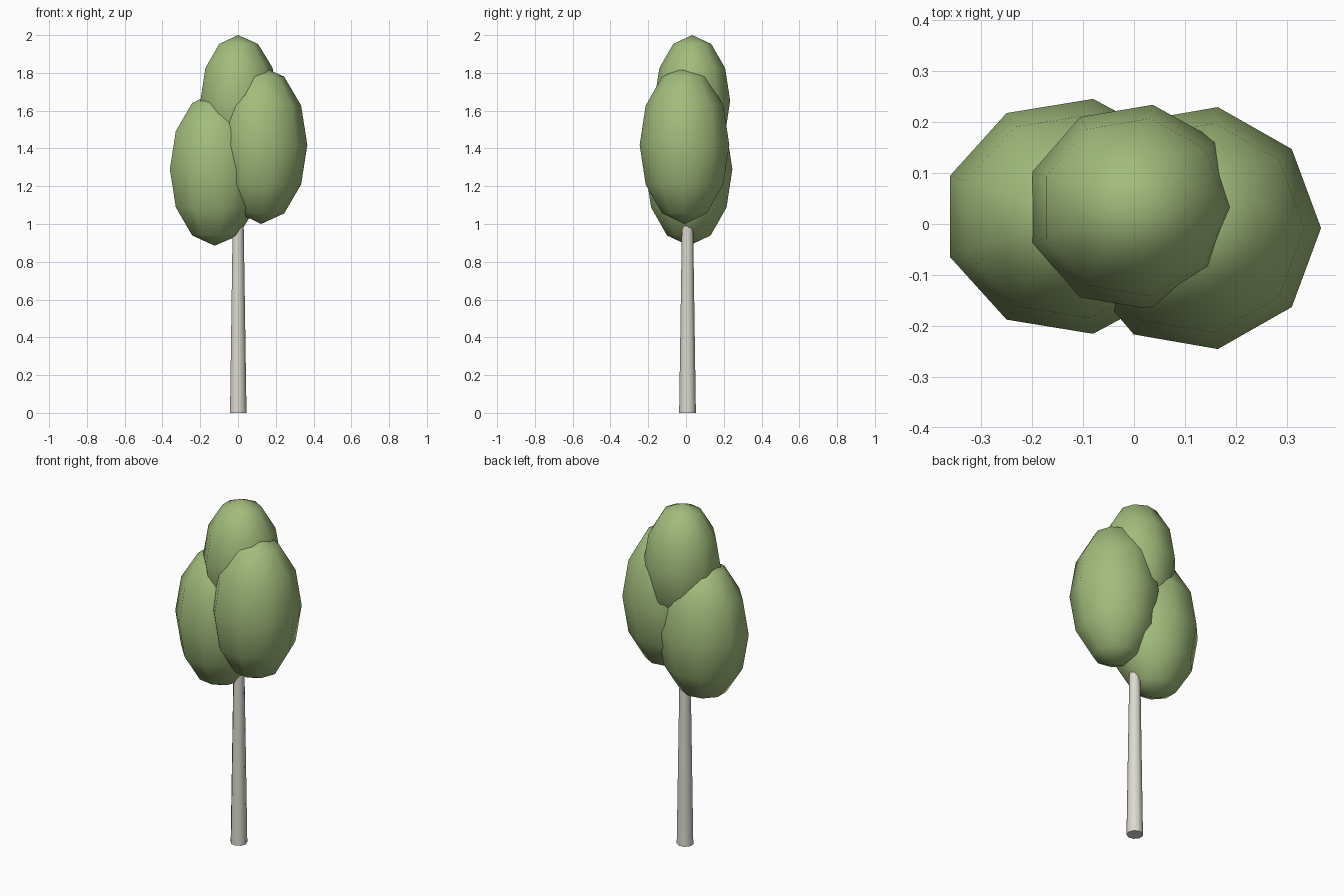
import bpy, math

if "Cube" in bpy.data.objects:
    bpy.data.objects.remove(bpy.data.objects["Cube"])


def material(name, color):
    m = bpy.data.materials.new(name)
    m.diffuse_color = (*color, 1)
    m.use_nodes = True
    m.node_tree.nodes["Principled BSDF"].inputs["Base Color"].default_value = m.diffuse_color
    return m


def ring(cx, cy, z, rx, ry, n=9):
    return [(cx + rx * math.cos(2 * math.pi * i / n),
             cy + ry * math.sin(2 * math.pi * i / n), z) for i in range(n)]


def add_mesh(name, verts, faces, mat, angle):
    me = bpy.data.meshes.new(name)
    me.from_pydata(verts, [], faces)
    me.materials.append(mat)
    ob = bpy.data.objects.new(name, me)
    bpy.context.collection.objects.link(ob)
    bpy.ops.object.select_all(action='DESELECT')
    ob.select_set(True)
    bpy.context.view_layer.objects.active = ob
    bpy.ops.object.shade_smooth_by_angle(angle=math.radians(angle))


def side_faces(start, n=9):
    return [(start + i, start + (i + 1) % n, start + n + (i + 1) % n, start + n + i)
            for i in range(n)]


def foliage(name, center, radii, mat, n=9, rings=6):
    # Nine-sided ellipsoid, six bands from bottom pole to top pole
    (cx, cy, cz), (rx, ry, rz) = center, radii
    verts, faces = [], []
    for k in range(1, rings):
        a = math.pi * k / rings
        s = math.sin(a)
        verts += ring(cx, cy, cz - rz * math.cos(a), rx * s, ry * s, n)
    for k in range(rings - 2):
        faces += side_faces(k * n, n)
    bottom, top, last = len(verts), len(verts) + 1, (rings - 2) * n
    verts += [(cx, cy, cz - rz), (cx, cy, cz + rz)]
    for i in range(n):
        j = (i + 1) % n
        faces += [(bottom, j, i), (top, last + i, last + j)]
    add_mesh(name, verts, faces, mat, 60)


leaf = material("leaf_green", (0.36, 0.50, 0.20))
bark = material("pale_bark", (0.72, 0.70, 0.63))

# Tapered trunk reaching into the crown
trunk = ring(0, 0.008, 0, 0.045, 0.045) + ring(0, 0.008, 1.2, 0.027, 0.027)
add_mesh("trunk", trunk, side_faces(0) + [tuple(range(8, -1, -1)), tuple(range(9, 18))],
         bark, 60)

# Three overlapping leaf clumps
foliage("foliage_top", (0, 0.033, 1.652), (0.212, 0.204, 0.348), leaf)
foliage("foliage_right", (0.122, -0.008, 1.418), (0.245, 0.241, 0.418), leaf)
foliage("foliage_left", (-0.124, 0.015, 1.29), (0.252, 0.234, 0.405), leaf)
